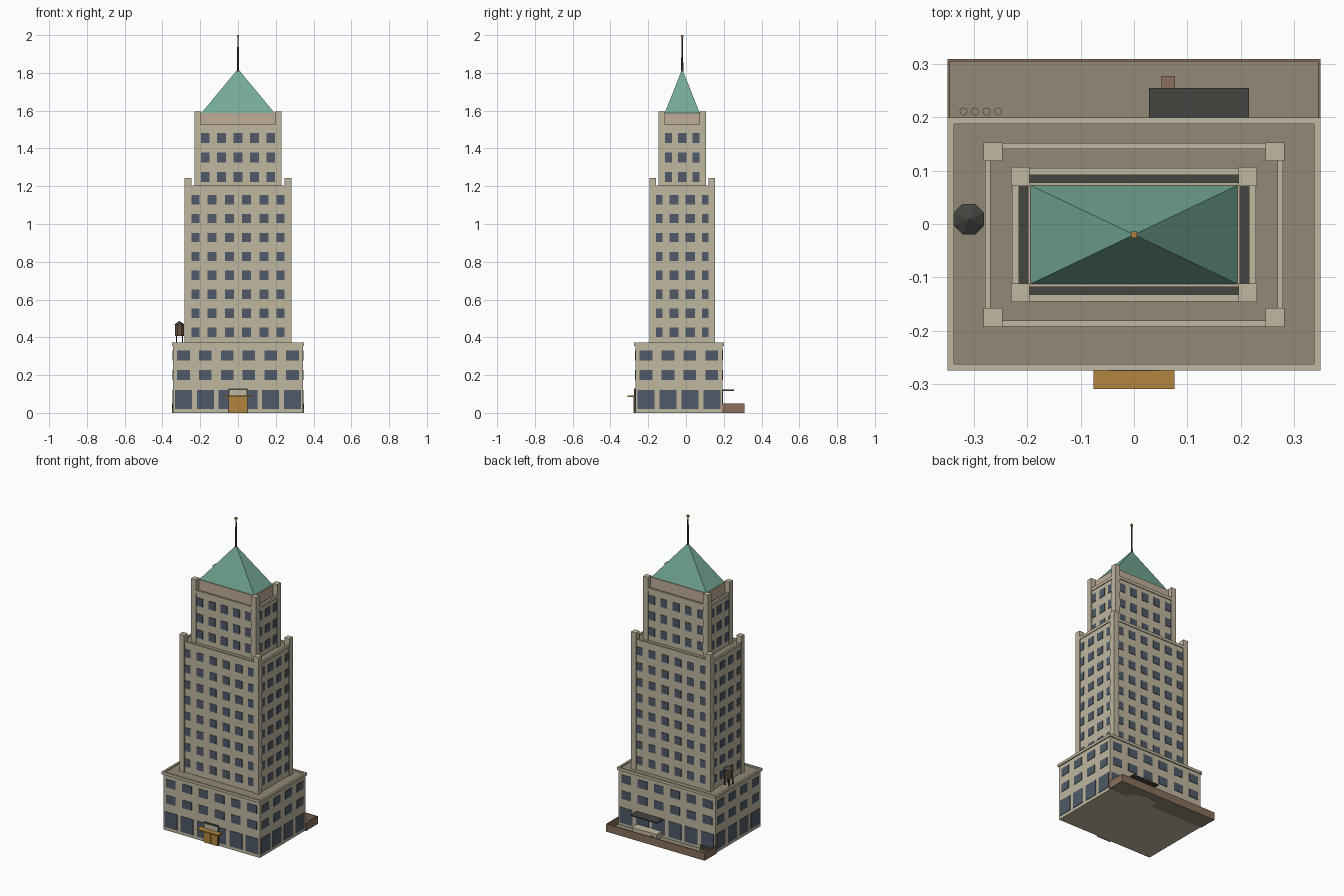
import bpy, bmesh, math
from mathutils import Matrix, Vector

if "Cube" in bpy.data.objects:
    bpy.data.objects.remove(bpy.data.objects["Cube"])


def mat(name, r, g, b):
    m = bpy.data.materials.new(name)
    lin = [((c / 255 + 0.055) / 1.055) ** 2.4 for c in (r, g, b)]
    m.diffuse_color = (*lin, 1)
    m.use_nodes = True
    m.node_tree.nodes["Principled BSDF"].inputs["Base Color"].default_value = m.diffuse_color
    return m


STONE = mat("stone", 192, 183, 160)
WARM = mat("warm stone", 190, 174, 152)
ROOF = mat("roof gravel", 145, 137, 120)
GLASS = mat("window glass", 78, 90, 104)
COPPER = mat("green copper", 116, 170, 150)
GOLD = mat("brass", 178, 134, 62)
DARK = mat("dark metal", 69, 69, 64)
BRICK = mat("brick", 136, 111, 92)
WOOD = mat("tank wood", 100, 82, 66)


def finish(name, bm, m):
    me = bpy.data.meshes.new(name)
    bm.to_mesh(me)
    bm.free()
    me.materials.append(m)
    ob = bpy.data.objects.new(name, me)
    bpy.context.collection.objects.link(ob)
    return ob


def boxes(name, m, items):
    """One object from boxes given as (x0, x1, y0, y1, z0, z1)."""
    bm = bmesh.new()
    for x0, x1, y0, y1, z0, z1 in items:
        c = Vector((x0 + x1, y0 + y1, z0 + z1)) / 2
        bmesh.ops.create_cube(bm, size=1, matrix=Matrix.Translation(c)
                              @ Matrix.Diagonal((x1 - x0, y1 - y0, z1 - z0, 1)))
    return finish(name, bm, m)


def cone(name, m, x, y, z0, z1, r0, r1, n=8, turn=0.0):
    bm = bmesh.new()
    bmesh.ops.create_cone(bm, cap_ends=True, segments=n, radius1=r0, radius2=r1, depth=z1 - z0,
                          matrix=Matrix.Translation((x, y, (z0 + z1) / 2)) @ Matrix.Rotation(turn, 4, 'Z'))
    return finish(name, bm, m)


def block(name, m, cy, hx, hy, z0, z1):
    return boxes(name, m, [(-hx, hx, cy - hy, cy + hy, z0, z1)])


def ring(name, m, cy, hx, hy, w, z0, z1):
    """Rectangular coping of width w."""
    items = []
    for s in (-1, 1):
        a, b = sorted((s * hx, s * (hx - w)))
        items.append((a, b, cy - hy, cy + hy, z0, z1))
        a, b = sorted((s * hy, s * (hy - w)))
        items.append((-hx + w, hx - w, cy + a, cy + b, z0, z1))
    return boxes(name, m, items)


def piers(name, cy, hx, hy, w, z0, z1):
    items = []
    for sx in (-1, 1):
        for sy in (-1, 1):
            x, y = sx * (hx - w / 2), cy + sy * (hy - w / 2)
            items.append((x - w / 2, x + w / 2, y - w / 2, y + w / 2, z0, z1))
    return boxes(name, STONE, items)


def windows(name, cy, hx, hy, nx, dx, ny, dy, w, rows, h, t=0.003):
    """Thin glass plates on all four walls; rows lists the centre heights."""
    items = []
    for z in rows:
        z0, z1 = z - h / 2, z + h / 2
        for s in (-1, 1):
            for i in range(nx):
                x = (i - (nx - 1) / 2) * dx
                y = cy + s * hy
                items.append((x - w / 2, x + w / 2, y - t, y + t, z0, z1))
            for i in range(ny):
                y = cy + (i - (ny - 1) / 2) * dy
                x = s * hx
                items.append((x - t, x + t, y - w / 2, y + w / 2, z0, z1))
    return boxes(name, GLASS, items)


# Podium
PY = -0.0375
block("podium_wall", STONE, PY, 0.343, 0.2305, 0, 0.358)
block("podium_roof", ROOF, PY, 0.34, 0.228, 0.357, 0.363)
ring("podium_coping", STONE, PY, 0.35, 0.2375, 0.012, 0.355, 0.372)
windows("shop_windows", PY, 0.343, 0.2305, 6, 0.1155, 4, 0.116, 0.09, [0.07], 0.1)
windows("podium_windows", PY, 0.343, 0.2305, 6, 0.1155, 4, 0.116, 0.067, [0.201, 0.304], 0.052)

# Main shaft
CY = -0.02
block("shaft_wall", STONE, CY, 0.275, 0.167, 0.36, 1.187)
block("shaft_roof", ROOF, CY, 0.273, 0.165, 1.186, 1.191)
ring("shaft_coping", STONE, CY, 0.28, 0.172, 0.011, 1.185, 1.203)
piers("shaft_piers", CY, 0.282, 0.173, 0.035, 0.36, 1.243)
windows("shaft_windows", CY, 0.275, 0.167, 6, 0.0915, 4, 0.085, 0.048,
        [0.426 + 0.1005 * i for i in range(8)], 0.05)

# Upper tower
block("tower_wall", STONE, CY, 0.224, 0.12, 1.18, 1.512)
block("tower_roof_deck", DARK, CY, 0.222, 0.118, 1.51, 1.515)
ring("tower_coping", STONE, CY, 0.229, 0.125, 0.013, 1.508, 1.527)
piers("tower_piers", CY, 0.231, 0.1265, 0.035, 1.18, 1.595)
windows("tower_windows", CY, 0.224, 0.12, 5, 0.087, 3, 0.078, 0.047,
        [1.25, 1.352, 1.455], 0.053)

# Crown with copper pyramid and mast
block("crown_base", WARM, CY, 0.199, 0.098, 1.51, 1.587)
bm = bmesh.new()
bmesh.ops.create_cone(bm, cap_ends=True, segments=4, radius1=math.sqrt(2), radius2=0, depth=1,
                      matrix=Matrix.Translation((0, CY, 1.7035)) @ Matrix.Diagonal((0.195, 0.093, 0.235, 1))
                      @ Matrix.Rotation(math.pi / 4, 4, 'Z'))
finish("copper_roof", bm, COPPER)
cone("mast", DARK, 0, CY, 1.8, 1.992, 0.006, 0.004, 6)
boxes("mast_tip", GOLD, [(-0.006, 0.006, CY - 0.006, CY + 0.006, 1.988, 2.0)])

# Front entrance
FY = PY - 0.2305
boxes("door_frame", DARK, [(-0.054, 0.054, FY - 0.006, FY + 0.002, 0, 0.13)])
boxes("transom", STONE, [(-0.046, 0.046, FY - 0.008, FY, 0.09, 0.121)])
boxes("front_doors", GOLD, [(-0.048, -0.001, FY - 0.009, FY, 0, 0.085),
                            (0.001, 0.048, FY - 0.009, FY, 0, 0.085)])
boxes("entrance_canopy", GOLD, [(-0.076, 0.076, -0.31, FY, 0.083, 0.091)])

# Rear service yard
BY = PY + 0.2305
boxes("yard_floor", ROOF, [(-0.348, 0.348, BY - 0.003, 0.308, 0, 0.005)])
boxes("yard_wall", BRICK, [(-0.35, -0.345, BY - 0.003, 0.31, 0, 0.05),
                           (0.345, 0.35, BY - 0.003, 0.31, 0, 0.05),
                           (-0.345, 0.345, 0.305, 0.31, 0, 0.05)])
boxes("loading_dock", STONE, [(0.035, 0.21, BY - 0.003, 0.25, 0, 0.042)])
boxes("dock_canopy", DARK, [(0.028, 0.216, BY - 0.003, 0.255, 0.115, 0.123)])
boxes("dock_step", BRICK, [(0.052, 0.077, 0.248, 0.278, 0, 0.025)])
for i in range(4):
    cone(f"yard_bin_{i + 1}", ROOF, -0.32 + 0.0217 * i, 0.211, 0.004, 0.038, 0.0075, 0.0075, 8)

# Rooftop water tank
TX, TY = -0.31, 0.009
boxes("tank_legs", DARK, [(TX + sx * 0.016 - 0.003, TX + sx * 0.016 + 0.003,
                           TY + sy * 0.016 - 0.003, TY + sy * 0.016 + 0.003, 0.36, 0.41)
                          for sx in (-1, 1) for sy in (-1, 1)])
cone("tank_body", WOOD, TX, TY, 0.407, 0.468, 0.025, 0.025, 8, math.pi / 8)
cone("tank_roof", DARK, TX, TY, 0.467, 0.487, 0.031, 0.0, 8, math.pi / 8)
